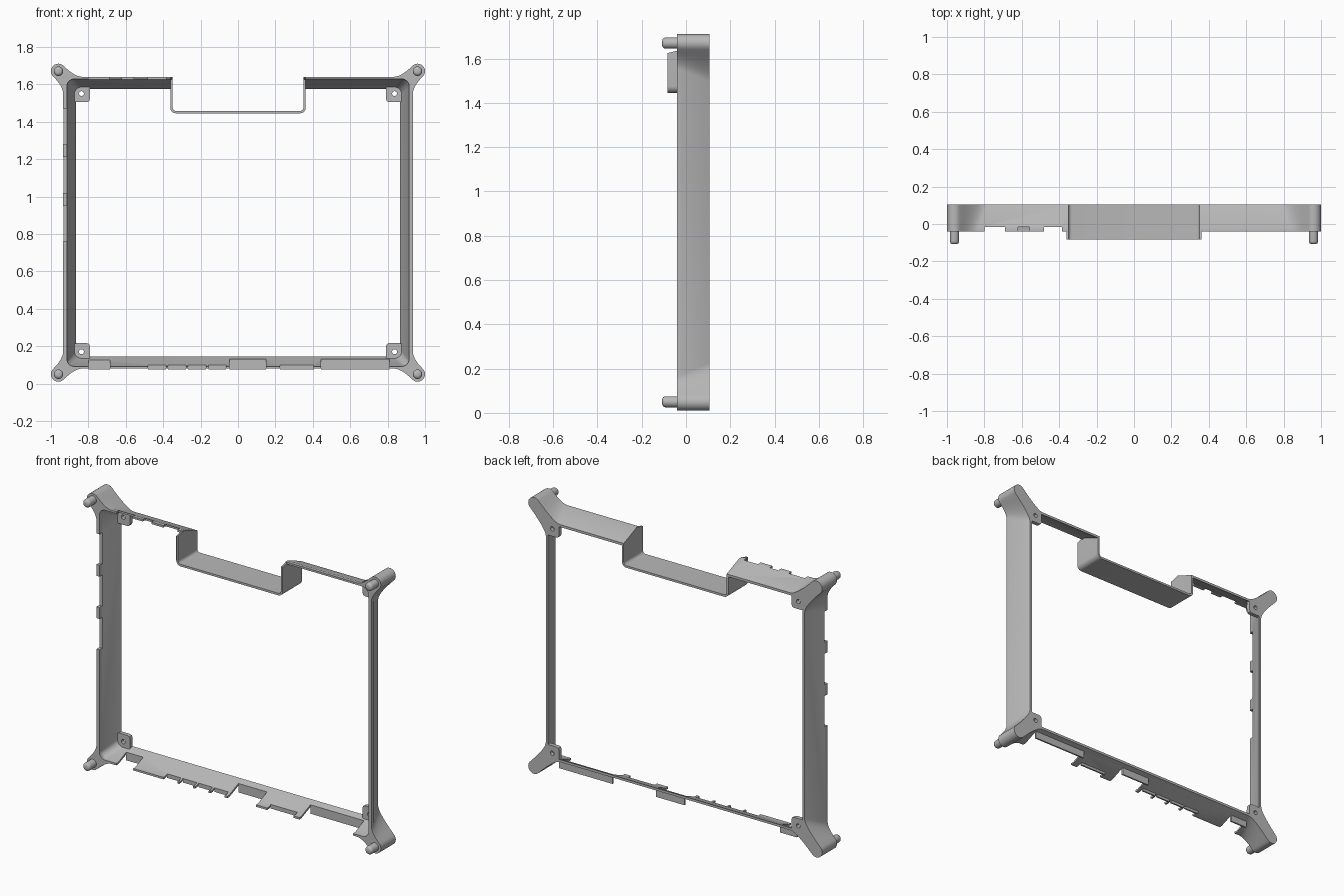
import bpy, bmesh
from math import cos, sin, pi, radians
from mathutils import Vector, Matrix

if "Cube" in bpy.data.objects:
    bpy.data.objects.remove(bpy.data.objects["Cube"], do_unlink=True)

grey = bpy.data.materials.new("plain_grey")
grey.use_nodes = True
grey.diffuse_color = (0.48, 0.48, 0.48, 1)
grey.node_tree.nodes["Principled BSDF"].inputs["Base Color"].default_value = grey.diffuse_color

MID = 0.86                        # height of the frame centre
FRONT, STEP, BACK = -0.04, -0.02, 0.105
QUADS = [(1, 1), (1, -1), (-1, -1), (-1, 1)]


def finish(name, bm, smooth=True):
    bmesh.ops.recalc_face_normals(bm, faces=bm.faces)
    me = bpy.data.meshes.new(name)
    bm.to_mesh(me)
    bm.free()
    me.materials.append(grey)
    ob = bpy.data.objects.new(name, me)
    bpy.context.collection.objects.link(ob)
    if smooth:
        shade(ob)
    return ob


def shade(ob):
    bpy.ops.object.select_all(action='DESELECT')
    ob.select_set(True)
    bpy.context.view_layer.objects.active = ob
    bpy.ops.object.shade_smooth_by_angle(angle=radians(28))


def loft(name, rows, closed=False, smooth=True):
    """Skin a run of matching closed cross-sections."""
    bm = bmesh.new()
    rings = [[bm.verts.new(p) for p in row] for row in rows]
    n = len(rings[0])
    pairs = list(zip(rings, rings[1:]))
    if closed:
        pairs.append((rings[-1], rings[0]))
    for a, b in pairs:
        for i in range(n):
            j = (i + 1) % n
            bm.faces.new((a[i], a[j], b[j], b[i]))
    if not closed:
        bm.faces.new(rings[0])
        bm.faces.new(rings[-1][::-1])
    return finish(name, bm, smooth)


def add_box(bm, x, y, z):
    size = Vector((x[1] - x[0], y[1] - y[0], z[1] - z[0]))
    mid = Vector((sum(x), sum(y), sum(z))) / 2
    bmesh.ops.create_cube(bm, size=1, matrix=Matrix.Translation(mid) @ Matrix.Diagonal((*size, 1)))


def curve(a, b, c, n=7):
    a, b, c = Vector(a), Vector(b), Vector(c)
    return [a * (1 - t) ** 2 + b * 2 * t * (1 - t) + c * t * t for t in (i / n for i in range(n + 1))]


# Corner outlines, from the horizontal edge to the vertical edge
LUG_X, LUG_Z, LUG_R = 0.96, 0.81, 0.04


def outer_corner(ex, ez):
    k = LUG_R * cos(pi / 4)
    p, q = (LUG_X - k, LUG_Z + k), (LUG_X + k, LUG_Z - k)
    cx = p[0] - (p[1] - ez)
    cz = q[1] - (q[0] - ex)
    first = curve((cx - 0.04, ez), (cx, ez), p)
    last = curve(q, (ex, cz), (ex, cz - 0.04))
    arc = [Vector((LUG_X + LUG_R * cos(a), LUG_Z + LUG_R * sin(a)))
           for a in (pi * (0.75 - i / 12) for i in range(1, 12))]
    return first + arc + last


def inner_corner(ex, ez, r=0.04):
    n = len(outer_corner(0.9, 0.75)) - 1
    return [Vector((ex - r + r * sin(pi / 2 * i / n), ez - r + r * cos(pi / 2 * i / n)))
            for i in range(n + 1)]


def outline(corner, ex, ez):
    pts = [Vector((0.352, ez))]
    for sx, sz in QUADS:
        part = [Vector((p.x * sx, p.y * sz)) for p in corner(ex, ez)]
        pts += part if sx * sz > 0 else part[::-1]
    return pts + [Vector((-0.352, ez))]


# Thin sloping frame with corner lugs, open at the top
loops = [(outer_corner, 0.935, 0.78, FRONT), (outer_corner, 0.935, 0.78, STEP),
         (outer_corner, 0.88, 0.73, BACK), (inner_corner, 0.865, 0.715, BACK),
         (inner_corner, 0.915, 0.768, STEP), (inner_corner, 0.915, 0.768, FRONT)]
lines = [[(p.x, y, p.y + MID) for p in outline(c, ex, ez)] for c, ex, ez, y in loops]
frame = loft("frame", list(zip(*lines)), smooth=False)

# Port openings: x range and top height along the bottom edge
ports = [(-0.80, -0.685, 0.125), (0.225, 0.405, 0.10), (-0.045, 0.15, 0.13), (0.445, 0.81, 0.13)]
ports += [(-0.48 + i * 0.107, -0.385 + i * 0.107, 0.10) for i in range(4)]
cut, plates = bmesh.new(), bmesh.new()
for x0, x1, top in ports:
    depth = STEP + 0.125 * (top - 0.092) / 0.053
    add_box(cut, (x0, x1), (-0.2, depth), (0.03, 0.2))
    add_box(plates, (x0, x1), (depth - 0.002, depth + 0.008), (0.075, top))
for z0 in (0.76, 1.02, 1.28):
    add_box(cut, (-1.0, -0.85), (-0.2, -0.015), (z0, z0 + 0.19))
for x0, x1 in ((-0.80, -0.69), (-0.62, -0.56), (-0.48, -0.385)):
    add_box(cut, (x0, x1), (-0.2, -0.015), (1.55, 1.75))
finish("port_plates", plates, False)
cutter = finish("port_cutter", cut, False)
cutter.hide_render = True
mod = frame.modifiers.new("ports", 'BOOLEAN')
mod.operation, mod.solver, mod.object = 'DIFFERENCE', 'EXACT', cutter
bpy.context.view_layer.update()
frame.data = bpy.data.meshes.new_from_object(frame.evaluated_get(bpy.context.evaluated_depsgraph_get()))
frame.modifiers.clear()
bpy.data.objects.remove(cutter, do_unlink=True)
shade(frame)


# U-shaped notch sheet dipping below the top edge
def notch_line(half, low, high, r):
    side = [Vector((half, high))]
    side += [Vector((half - r + r * cos(a), low + r - r * sin(a))) for a in (pi / 2 * i / 6 for i in range(7))]
    return side + [Vector((-p.x, p.y)) for p in side[::-1]]


lines = []
for half, low, r, levels in ((0.362, 1.445, 0.03, ((-0.083, 1.625), (STEP, 1.64), (BACK, 1.59))),
                             (0.35, 1.458, 0.018, ((BACK, 1.59), (STEP, 1.64), (-0.083, 1.625)))):
    for y, high in levels:
        lines.append([(p.x, y, p.y) for p in notch_line(half, low, high, r)])
loft("notch", list(zip(*lines)))

for sx, sz in QUADS:
    tag = ("upper" if sz > 0 else "lower") + ("_left" if sx > 0 else "_right")

    # Screw tab with a round hole at the back
    rows = []
    for i in range(32):
        a = 2 * pi * i / 32
        c, s = cos(a), sin(a)
        k = 0.046 / (abs(c) ** 6 + abs(s) ** 6) ** (1 / 6)
        rows.append([(sx * (0.837 + c * d), y, MID + sz * (0.69 + s * d))
                     for d, y in ((k, 0.08), (k, BACK), (0.013, BACK), (0.013, 0.08))])
    loft("screw_tab_" + tag, rows, closed=True)

    # Round-nosed locating pin at the front
    bm = bmesh.new()
    place = Matrix.Translation((sx * LUG_X, -0.065, MID + sz * LUG_Z)) @ Matrix.Rotation(pi / 2, 4, 'X')
    bmesh.ops.create_cone(bm, cap_ends=True, segments=24, radius1=0.025, radius2=0.025,
                          depth=0.086, matrix=place)
    tip = [e for e in bm.edges if all(v.co.y < -0.1 for v in e.verts)]
    bmesh.ops.bevel(bm, geom=tip, offset=0.016, segments=4, profile=0.5, affect='EDGES')
    finish("pin_" + tag, bm)
